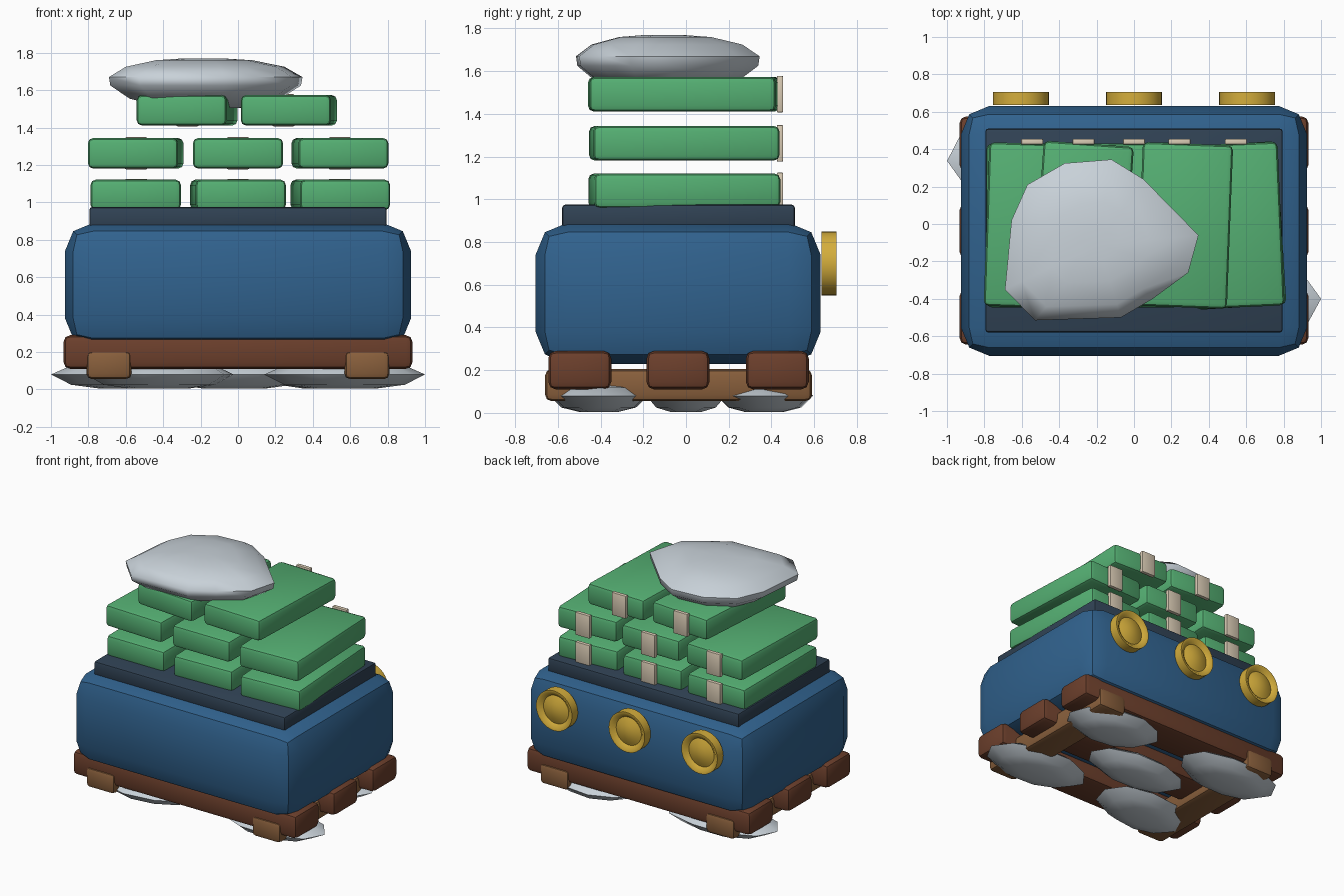
import bpy, bmesh, math, random
from mathutils import Matrix, Vector

random.seed(4)
old = bpy.data.objects.get("Cube")
if old:
    bpy.data.objects.remove(old, do_unlink=True)


def material(name, rgb):
    m = bpy.data.materials.new(name)
    m.use_nodes = True
    m.diffuse_color = (*rgb, 1)
    bsdf = next(n for n in m.node_tree.nodes if n.type == 'BSDF_PRINCIPLED')
    bsdf.inputs["Base Color"].default_value = (*rgb, 1)
    bsdf.inputs["Roughness"].default_value = 0.7
    return m


BLUE = material("blue", (0.03, 0.122, 0.27))
SLATE = material("slate", (0.03, 0.055, 0.09))
GREEN = material("green", (0.09, 0.43, 0.17))
DARK_WOOD = material("dark wood", (0.15, 0.05, 0.025))
LIGHT_WOOD = material("light wood", (0.25, 0.115, 0.045))
STONE = material("pale stone", (0.58, 0.64, 0.69))
CREAM = material("cream", (0.70, 0.60, 0.46))
GOLD = material("gold", (0.66, 0.42, 0.045))


def finish(name, bm, mat, angle=40):
    bmesh.ops.recalc_face_normals(bm, faces=bm.faces)
    me = bpy.data.meshes.new(name)
    bm.to_mesh(me)
    bm.free()
    for p in me.polygons:
        p.use_smooth = True
    me.set_sharp_from_angle(angle=math.radians(angle))
    me.materials.append(mat)
    ob = bpy.data.objects.new(name, me)
    bpy.context.collection.objects.link(ob)
    return ob


def box(name, centre, size, mat, bevel=0.03, yaw=0):
    """Rounded box, optionally turned about its vertical axis."""
    bm = bmesh.new()
    bmesh.ops.create_cube(bm, size=1, matrix=Matrix.Diagonal((*size, 1)))
    bmesh.ops.bevel(bm, geom=bm.edges[:], offset=bevel, segments=2,
                    profile=0.5, affect='EDGES')
    turn = Matrix.Rotation(math.radians(yaw), 4, 'Z')
    bm.transform(Matrix.Translation(centre) @ turn)
    return finish(name, bm, mat)


def loft(bm, rings):
    """Skin a list of closed rings and cap both ends."""
    rings = [[bm.verts.new(p) for p in ring] for ring in rings]
    for a, b in zip(rings, rings[1:]):
        n = len(a)
        for i in range(n):
            bm.faces.new((a[i], a[(i + 1) % n], b[(i + 1) % n], b[i]))
    for end in (rings[0], rings[-1]):
        tip = bm.verts.new(sum((v.co for v in end), Vector()) / len(end))
        for i in range(len(end)):
            bm.faces.new((end[i], end[(i + 1) % len(end)], tip))


def stone(name, outline, centre, levels):
    """Worn stone: one outline scaled at each (scale, height) level."""
    cx, cy = centre
    bm = bmesh.new()
    loft(bm, [[(cx + (x - cx) * s, cy + (y - cy) * s, z) for x, y in outline]
              for s, z in levels])
    return finish(name, bm, STONE, 60)


# Chest body and lid
box("chest_body", (0, -0.037, 0.56), (1.85, 1.335, 0.66), BLUE, 0.15)
box("chest_lid", (0, -0.035, 0.92), (1.59, 1.09, 0.11), SLATE, 0.015)

# Pallet: three long planks over two runners
for label, y in (("front", -0.4975), ("middle", -0.0375), ("back", 0.4275)):
    box(label + "_plank", (0, y, 0.2), (1.865, 0.295, 0.18), DARK_WOOD, 0.035)
for label, x in (("left", 0.69), ("right", -0.69)):
    box(label + "_runner", (x, -0.035, 0.13), (0.24, 1.25, 0.15), LIGHT_WOOD)

# Flat stones beneath the pallet: x, y, half length, half width, turn
footings = {
    "front_left": (0.57, -0.4, 0.43, 0.23, 0),
    "front_right": (-0.42, -0.41, 0.40, 0.24, 8),
    "back_left": (0.50, 0.37, 0.38, 0.22, -6),
    "back_right": (-0.57, 0.36, 0.43, 0.23, 3),
    "middle": (-0.02, 0, 0.42, 0.19, 0),
}
for label, (x, y, rx, ry, turn) in footings.items():
    points = []
    rot = Matrix.Rotation(math.radians(turn), 2)
    for i in range(10):
        t = math.tau * i / 10
        r = 1 if i % 5 == 0 else random.uniform(0.94, 1.04)
        p = rot @ Vector((rx * r * math.cos(t), ry * r * math.sin(t)))
        points.append((x + p.x, y + p.y))
    stone(label + "_footing_stone", points, (x, y),
          [(0.4, 0.005), (0.75, 0.025), (1, 0.08), (0.8, 0.118), (0.45, 0.138)])

# Green bundles in three layers: x, yaw; each has a cream tab at the back
layers = [
    (1.04, [(-0.547, 0, -0.545), (0, 2, 0), (0.547, 3.5, 0.545)]),
    (1.2625, [(-0.547, -2, -0.545), (0, 0, 0), (0.545, 2.5, 0.545)]),
    (1.4925, [(-0.272, -4, -0.27), (0.272, -2.2, 0.243)]),
]
for level, (z, row) in enumerate(layers, 1):
    for place, (x, yaw, tab_x) in enumerate(row, 1):
        tag = f"_{level}_{place}"
        box("bundle" + tag, (x, -0.008, z), (0.483, 0.875, 0.163), GREEN,
            0.028, yaw)
        box("bundle_tab" + tag, (tab_x, 0.44, z), (0.118, 0.03, 0.172),
            CREAM, 0.006)

# Large weight stone resting on the stack
outline = [(-0.69, -0.35), (-0.655, 0.02), (-0.57, 0.21), (-0.37, 0.325),
           (-0.12, 0.345), (0.05, 0.24), (0.345, -0.06), (0.29, -0.26),
           (0.1, -0.4), (-0.07, -0.5), (-0.53, -0.515)]
stone("weight_stone", outline, (-0.19, -0.11),
      [(0.4, 1.505), (0.78, 1.555), (0.985, 1.625), (1, 1.67),
       (0.82, 1.725), (0.5, 1.76), (0.2, 1.77)])

# Round gold bosses on the back: lathe profile of radius and depth
profile = [(0.15, 0.635), (0.15, 0.705), (0.135, 0.705), (0.105, 0.68),
           (0.085, 0.688), (0.05, 0.70), (0.015, 0.705)]
for label, x in (("left", 0.605), ("middle", 0), ("right", -0.605)):
    bm = bmesh.new()
    circle = [math.tau * i / 32 for i in range(32)]
    loft(bm, [[(x + r * math.cos(t), y, 0.70 + r * math.sin(t))
               for t in circle] for r, y in profile])
    finish(label + "_gold_boss", bm, GOLD)
